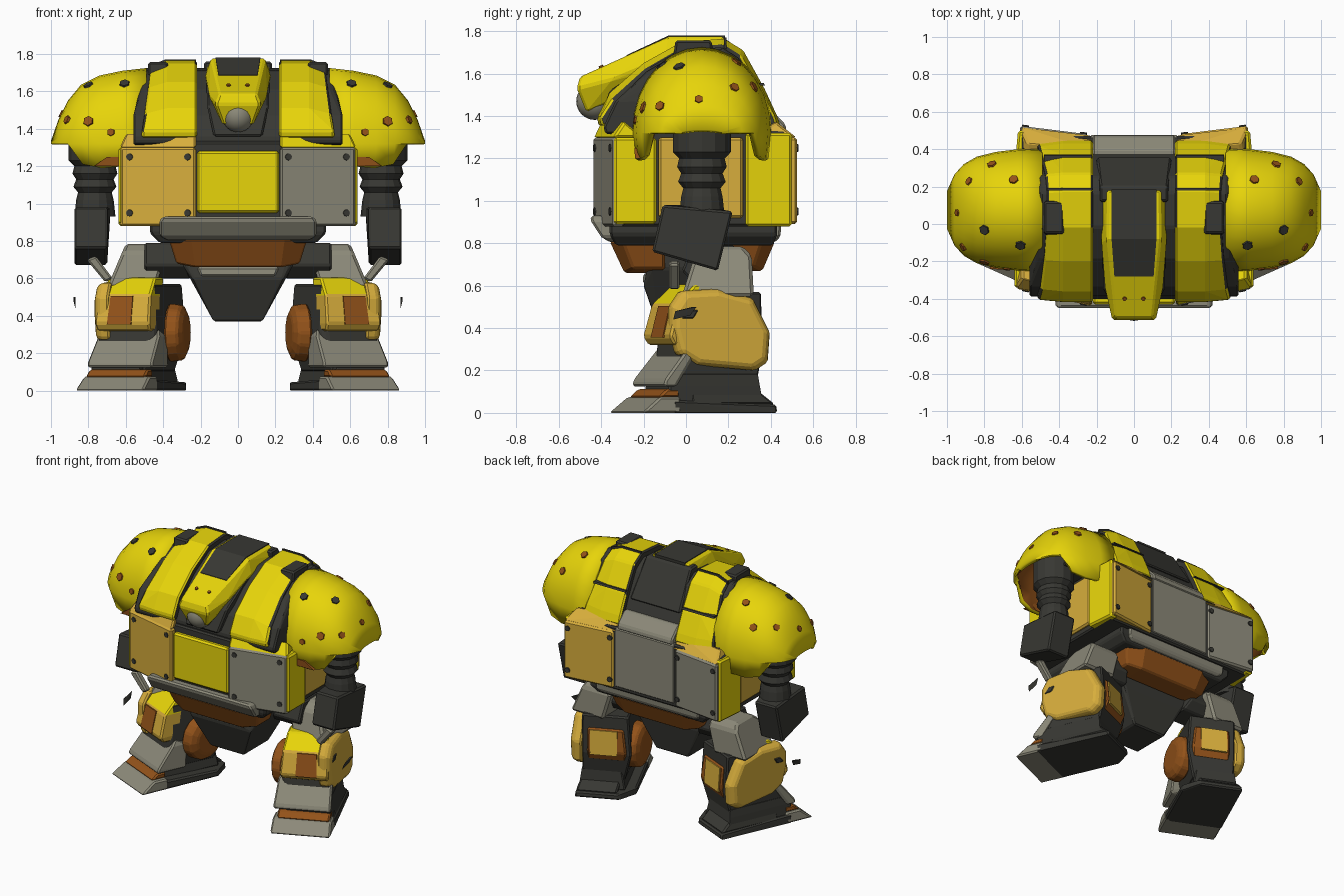
import bpy, bmesh, math
from mathutils import Vector

if "Cube" in bpy.data.objects:
    bpy.data.objects.remove(bpy.data.objects["Cube"])

def material(name, col):
    m = bpy.data.materials.new(name)
    m.diffuse_color = (*col, 1)
    m.use_nodes = True
    m.node_tree.nodes["Principled BSDF"].inputs["Base Color"].default_value = m.diffuse_color
    return m

YEL = material("yellow paint", (0.80, 0.66, 0.003))
TAN = material("faded orange paint", (0.68, 0.42, 0.045))
RUST = material("rust brown", (0.29, 0.085, 0.010))
GREY = material("bare grey metal", (0.26, 0.25, 0.19))
DARK = material("dark metal", (0.039, 0.039, 0.033))

def finish(name, bm, mats, bevel=0.0):
    me = bpy.data.meshes.new(name)
    bm.to_mesh(me)
    bm.free()
    ob = bpy.data.objects.new(name, me)
    bpy.context.collection.objects.link(ob)
    for m in mats:
        me.materials.append(m)
    if bevel:
        b = ob.modifiers.new("bevel", 'BEVEL')
        b.width, b.segments, b.limit_method = bevel, 1, 'ANGLE'
        b.angle_limit = math.radians(25)
    return ob

def hull(name, pts, *mats, rule=None, bevel=0.01, pair=False):
    """Faceted armour block around points; pair=True adds the mirrored twin."""
    for s, tag in ((1, "_right"), (-1, "_left")) if pair else ((1, ""),):
        bm = bmesh.new()
        for p in pts:
            bm.verts.new((s * p[0], p[1], p[2]))
        res = bmesh.ops.convex_hull(bm, input=bm.verts[:])
        junk = [g for g in res["geom_interior"] if isinstance(g, bmesh.types.BMVert)]
        if junk:
            bmesh.ops.delete(bm, geom=junk, context='VERTS')
        bmesh.ops.dissolve_limit(bm, angle_limit=0.02, verts=bm.verts[:], edges=bm.edges[:])
        bmesh.ops.recalc_face_normals(bm, faces=bm.faces[:])
        bm.normal_update()
        if rule:
            for f in bm.faces:
                f.material_index = rule(f.normal, f.calc_center_median())
        finish(name + tag, bm, mats, bevel)

def rects(*levels):
    """Corner points of stacked rectangles (x0, x1, y0, y1, z)."""
    return [(x, y, l[4]) for l in levels for x in l[:2] for y in l[2:4]]

def extrude(profile, x0, x1):
    return [(x, y, z) for x in (x0, x1) for y, z in profile]

def plate(name, a, b, z0, z1, d, mat, bevel=0.012):
    """Upright plate between plan points a and b, thickened by vector d."""
    pts = [(p[0] + k * d[0], p[1] + k * d[1], z) for p in (a, b) for k in (0, 1) for z in (z0, z1)]
    hull(name, pts, mat, bevel=bevel)

def disc(name, at, normal, r, mat, depth=0.012, n=8):
    bm = bmesh.new()
    bmesh.ops.create_cone(bm, cap_ends=True, segments=n, radius1=r, radius2=r * 0.9, depth=depth)
    rot = Vector(normal).to_track_quat('Z', 'Y').to_matrix()
    for v in bm.verts:
        v.co = rot @ v.co + Vector(at)
    finish(name, bm, [mat])

def lathe(name, cx, cy, profile, mat, n=14):
    bm = bmesh.new()
    rings = [[bm.verts.new((cx + r * math.cos(2 * math.pi * i / n), cy + r * math.sin(2 * math.pi * i / n), z))
              for i in range(n)] for r, z in profile]
    for a, b in zip(rings, rings[1:]):
        for i in range(n):
            bm.faces.new((a[i], a[(i + 1) % n], b[(i + 1) % n], b[i]))
    bm.faces.new(rings[0])
    bm.faces.new(rings[-1])
    bmesh.ops.recalc_face_normals(bm, faces=bm.faces[:])
    finish(name, bm, [mat])

# torso core and upper hump
hull("torso_core", [(x, y, z) for z in (0.88, 1.33) for x, y in
     ((-.22, -.4), (.22, -.4), (.6, -.31), (.6, .47), (.25, .44), (-.25, .44), (-.6, .47), (-.6, -.31))], DARK)
ARC = [(-.41, 1.355), (-.42, 1.39), (-.36, 1.51), (-.2, 1.65), (-.02, 1.75), (.18, 1.765),
       (.27, 1.71), (.37, 1.53), (.43, 1.4), (.45, 1.34)]
CORE = [(.02 + (y - .02) * .93, z - .04) for y, z in ARC]
hull("upper_core", extrude(CORE, -.5, .5) + extrude([p for p in CORE if p[0] < -.3 or p[1] < 1.5], -.56, .56), DARK)
hull("shoulder_strip", extrude(ARC, .22, .38) + [(.465 + (1.76 - z) * .13, .02 + (y - .02) * .97, z - .03 * (z > 1.4))
     for y, z in ARC], YEL, DARK, pair=True, rule=lambda n, c: 1 if abs(n.x) > .8 else 0)
hull("strip_vent", rects((.37, .48, -.06, .13, 1.68), (.375, .48, -.05, .12, 1.757)), DARK, pair=True)
hull("strip_seam", rects((.225, .465, .18, .192, 1.6), (.225, .39, .18, .192, 1.77), (.225, .465, .18, .192, 1.74)),
     DARK, bevel=0, pair=True)
hull("strip_rear_seam", rects((.225, .48, .3, .372, 1.545), (.225, .48, .3, .366, 1.557)), DARK, bevel=0, pair=True)
hull("rear_ledge", rects((-.22, .22, .3, .475, 1.32), (-.22, .22, .3, .47, 1.36), (-.22, .22, .3, .4, 1.43)), GREY)
hull("rear_hatch", rects((-.2, .2, .1, .36, 1.5), (-.18, .18, .12, .2, 1.76)), DARK)

# torso armour plates
plate("front_centre_plate", (-.22, -.43), (.22, -.43), .95, 1.28, (0, .05), YEL)
plate("rear_centre_plate", (-.24, .475), (.24, .475), .9, 1.33, (0, -.05), GREY)
for s, tag, fm, cm, rm in ((-1, "left", TAN, TAN, GREY), (1, "right", GREY, YEL, TAN)):
    plate("front_plate_" + tag, (s * .225, -.44), (s * .63, -.345), .88, 1.3, (0, .06), fm)
    hull("front_cap_" + tag, [(s * .225, -.435, 1.3), (s * .635, -.34, 1.3), (s * .225, -.4, 1.375),
         (s * .6, -.29, 1.375), (s * .225, -.3, 1.3), (s * .6, -.2, 1.3)], cm)
    plate("rear_plate_" + tag, (s * .245, .48), (s * .61, .525), .89, 1.3, (0, -.06), rm)
    hull("rear_cap_" + tag, [(s * .225, .475, 1.3), (s * .61, .52, 1.3), (s * .225, .4, 1.39),
         (s * .57, .43, 1.37), (s * .225, .3, 1.3), (s * .6, .3, 1.3)], TAN)
    plate("side_front_plate_" + tag, (s * .64, -.34), (s * .64, -.14), .89, 1.3, (-s * .06, 0), YEL)
    plate("side_middle_plate_" + tag, (s * .62, -.13), (s * .62, .27), .92, 1.3, (-s * .06, 0), TAN)
    plate("side_rear_plate_" + tag, (s * .64, .28), (s * .62, .5), .88, 1.32, (-s * .06, 0), YEL)
    # corner bolts
    for x in (.27, .58):
        for z in (.95, 1.25):
            disc("front_bolt", (s * x, -.44 + (x - .225) * .235, z), (s * .23, -1, 0), .02, DARK)
            disc("rear_bolt", (s * x, .482 + (x - .245) * .123, z), (-s * .12, 1, 0), .02, DARK)

# head: hood, hatch, jaw and lens
hull("head_hood", [(s * x, y, z) for s in (-1, 1) for x, y, z in
     ((.14, .18, 1.775), (.145, -.08, 1.775), (.17, .18, 1.71), (.175, -.1, 1.68), (.1, -.5, 1.585),
      (.12, -.515, 1.53), (.08, -.47, 1.42), (.155, -.36, 1.57))], YEL)
hull("head_hatch", [(s * x, y, z) for s in (-1, 1) for x, y, z in
     ((.12, .185, 1.78), (.12, -.08, 1.781), (.105, -.28, 1.688), (.12, .18, 1.7), (.1, -.28, 1.66))], DARK, bevel=0)
hull("head_jaw", rects((-.13, .13, -.42, .2, 1.36), (-.165, .165, -.36, .2, 1.52), (-.17, .17, -.1, .2, 1.69)), DARK)
bm = bmesh.new()
bmesh.ops.create_uvsphere(bm, u_segments=20, v_segments=12, radius=.088)
for v in bm.verts:
    v.co += Vector((0, -.43, 1.47))
lens = finish("head_lens", bm, [GREY])
for p in lens.data.polygons:
    p.use_smooth = True
for s in (-1, 1):
    disc("hood_rivet", (s * .05, -.4, 1.633), (0, -.45, 1), .012, RUST)

# shoulder domes: x, crown height, half depth
SEC = [(.49, 1.725, .33), (.62, 1.71, .325), (.74, 1.685, .31), (.84, 1.635, .285),
       (.91, 1.55, .245), (.96, 1.45, .19), (1.0, 1.335, .1)]
def dome_point(u, t):
    i = min(int(u), len(SEC) - 2)
    x, top, w = (a + (b - a) * (u - i) for a, b in zip(SEC[i], SEC[i + 1]))
    return Vector((x, .075 - w * math.cos(t), 1.32 + (top - 1.32) * math.sin(t) ** .95))
N = 14
for s, tag in ((1, "right"), (-1, "left")):
    bm = bmesh.new()
    grid = []
    for i, (x, top, w) in enumerate(SEC):
        row = [dome_point(i, math.pi * k / N) for k in range(N + 1)]
        drop = (.06, .12, .13, .11, 0.005, 0.005, 0.005)[i]   # front and rear flaps
        row = [row[0] + Vector((-.01, .01, -drop))] + row + [row[-1] + Vector((-.01, -.01, -drop))]
        grid.append([bm.verts.new((s * p.x, p.y, p.z)) for p in row])
    for a, b in zip(grid, grid[1:]):
        for k in range(N + 2):
            q = (a[k], b[k], b[k + 1], a[k + 1])
            bm.faces.new(q if s < 0 else q[::-1])
    bm.normal_update()
    if sum(f.normal.z for f in bm.faces) < 0:
        bmesh.ops.reverse_faces(bm, faces=bm.faces[:])
    dome = finish("shoulder_dome_" + tag, bm, [YEL, RUST])
    for p in dome.data.polygons:
        p.use_smooth = True
    dome.data.set_sharp_from_angle(angle=math.radians(40))
    so = dome.modifiers.new("shell", 'SOLIDIFY')
    so.thickness, so.offset, so.material_offset, so.material_offset_rim = .03, -1, 1, 0
    # chipped paint spots
    for u, t, r, m in ((.9, .95, .03, DARK), (2.6, .35, .03, RUST), (4.1, .6, .025, RUST), (1.5, .15, .022, RUST),
                       (2.2, 2.5, .028, RUST), (3.6, 2.2, .025, RUST), (1.2, 2.1, .028, RUST),
                       (4.7, 1.5, .022, RUST), (2.6, 1.2, .03, DARK)):
        p = dome_point(u, t)
        n = (dome_point(u + .1, t) - p).cross(dome_point(u, t + .05) - p)
        n = n if n.dot(p - Vector((.6, .075, 1.3))) > 0 else -n
        disc("paint_chip", (s * p.x, p.y, p.z), (s * n.x, n.y, n.z), r, m, .014, 6)
    # arms
    lathe("upper_arm_" + tag, s * .765, .075, [(.14, 1.42), (.14, 1.23), (.11, 1.2), (.12, 1.16), (.1, 1.13),
          (.115, 1.09), (.09, 1.06), (.1, 1.02), (.11, .93)], DARK)
hull("dome_worn_edge", rects((.64, .77, -.24, -.2, 1.2), (.63, .7, -.244, -.2, 1.25)), RUST, bevel=0, pair=True)
hull("shoulder_joint", rects((.48, .8, -.1, .25, 1.33), (.48, .7, -.06, .22, 1.5)), DARK, pair=True)
hull("forearm", [(x, y, z) for y, z in ((-.11, .98), (.22, .95), (.15, .67), (-.16, .76)) for x in (.7, .875)]
     + [(.68, .05, .98)], DARK, pair=True)
hull("gun_barrel", [(.76, -.08, .72), (.81, -.08, .7), (.76, -.03, .72), (.81, -.03, .7), (.67, -.08, .6),
     (.71, -.08, .58), (.67, -.03, .6), (.71, -.03, .58)], GREY, pair=True)
hull("finger_shard", [(.87, -.06, .44), (.88, -.05, .48), (.87, .03, .5), (.88, .05, .5), (.87, .02, .46)],
     DARK, bevel=0, pair=True)

# waist and pelvis
hull("waist_belt", rects((-.42, .42, -.33, .41, .79), (-.47, .47, -.36, .43, .84), (-.47, .47, -.36, .43, .89)), DARK)
hull("belt_front_bar", rects((-.38, .38, -.36, -.2, .805), (-.42, .42, -.4, -.2, .83), (-.42, .42, -.452, -.2, .91),
     (-.4, .4, -.447, -.2, .93)), GREY)
hull("belt_rear_bar", rects((-.37, .37, .3, .42, .805), (-.41, .41, .3, .445, .83), (-.41, .41, .3, .45, .89)), GREY)
hull("belly_front_guard", rects((-.23, .23, -.29, -.1, .66), (-.33, .33, -.25, -.1, .68), (-.25, .25, -.36, -.1, .81),
     (-.37, .37, -.3, -.1, .81)), RUST)
hull("belly_rear_guard", rects((-.23, .23, .2, .36, .67), (-.33, .33, .2, .32, .69), (-.25, .25, .2, .42, .81),
     (-.37, .37, .2, .36, .81)), RUST)
hull("pelvis", rects((-.13, .13, -.12, .16, .37), (-.24, .24, -.2, .2, .6), (-.3, .3, -.16, .2, .68),
     (-.3, .3, -.16, .2, .8)), DARK)
hull("pelvis_lip", rects((-.2, .2, -.205, -.1, .61), (-.22, .22, -.2, -.1, .66)), GREY)

# legs, turned outwards: local x is outward, local -y is forward
def turned(pts, deg=24):
    c, s = math.cos(math.radians(deg)), math.sin(math.radians(deg))
    return [(.545 + c * x - s * y, .045 + s * x + c * y, z) for x, y, z in pts]

def leg(name, pts, *mats, deg=24, **kw):
    hull(name, turned(pts, deg), *mats, pair=True, **kw)

hull("hip_joint", rects((.25, .5, .05, .22, .6), (.28, .5, -.02, .27, .67), (.3, .5, .03, .23, .79)), DARK, pair=True)
hull("thigh_armour", rects((.44, .7, -.02, .32, .55), (.385, .62, .04, .31, .74), (.42, .6, .1, .27, .785)),
     GREY, pair=True, bevel=.015)
leg("leg_core", rects((-.12, .16, -.17, .24, .1), (-.17, .16, -.12, .28, .3), (-.15, .16, -.1, .27, .57)), DARK)
leg("knee_guard", rects((-.16, .15, -.175, -.06, .32), (-.165, .155, -.2, -.06, .36), (-.155, .15, -.16, -.04, .51),
    (-.14, .13, -.06, .05, .605)), TAN, YEL, rule=lambda n, c: 1 if c.z > .54 else 0)
leg("knee_front_panel", rects((-.06, .08, -.206, -.15, .355), (-.055, .075, -.168, -.12, .505)), RUST, bevel=0)
OUT = [(-.07, .5), (-.02, .575), (.15, .585), (.32, .54), (.4, .38), (.39, .24), (.33, .2), (.05, .225), (-.04, .28), (-.07, .4)]
LOC = [((y - .09) / .966, z) for y, z in OUT]
leg("calf_outer_panel", extrude(LOC, .11, .165) + extrude([(.07 + (y - .07) * .88, .385 + (z - .385) * .88)
    for y, z in LOC], .16, .195), TAN, deg=15)
leg("calf_slot", rects((.17, .2, -.13, -.06, .44), (.17, .2, -.09, -.03, .49)), DARK, deg=15)
leg("calf_inner_disc", [(x, .07 + r * math.cos(a * math.pi / 7), .31 + r * math.sin(a * math.pi / 7))
    for a in range(14) for x, r in ((-.265, .1), (-.24, .15), (-.17, .16))], RUST, deg=12)
leg("calf_rear_panel", rects((-.13, .12, .15, .27, .25), (-.14, .12, .15, .3, .32), (-.12, .12, .15, .285, .48)), RUST)
leg("calf_rear_inset", rects((-.08, .1, .2, .307, .3), (-.08, .1, .2, .294, .47)), TAN, bevel=0)
leg("shin_guard", [(.18, -.18, .125), (-.2, -.02, .125), (.18, -.24, .125), (-.2, -.24, .125), (.18, -.235, .155),
    (-.2, -.235, .155), (.17, -.125, .29), (-.19, -.125, .29), (.155, -.09, .33), (-.17, -.09, .33),
    (.17, -.07, .29), (-.185, .0, .29)], GREY)
leg("toe_cap", rects((-.2, .2, -.36, -.16, 0), (-.198, .19, -.265, -.16, .075)), GREY)
leg("toe_stripe", rects((-.17, .18, -.27, -.16, .072), (-.17, .175, -.225, -.16, .112)), RUST)
leg("foot_body", rects((-.13, .18, -.22, .27, .04), (-.11, .17, -.21, .25, .13), (-.1, .16, -.15, .25, .19)), DARK)
leg("foot_sole", [(.198, -.2, 0), (-.198, -.2, 0), (.195, .34, 0), (-.1, .34, 0), (-.198, .22, 0), (.195, -.2, .06),
    (-.195, -.2, .06), (.19, .335, .04), (-.1, .335, .04), (-.196, .22, .045)], DARK)
leg("heel_ramp", [(.19, -.1, .04), (.19, .33, .04), (-.08, .33, .04), (-.13, -.1, .04), (.16, .22, .13), (-.1, .22, .13),
    (.16, -.1, .13), (-.1, -.1, .13)], DARK)
